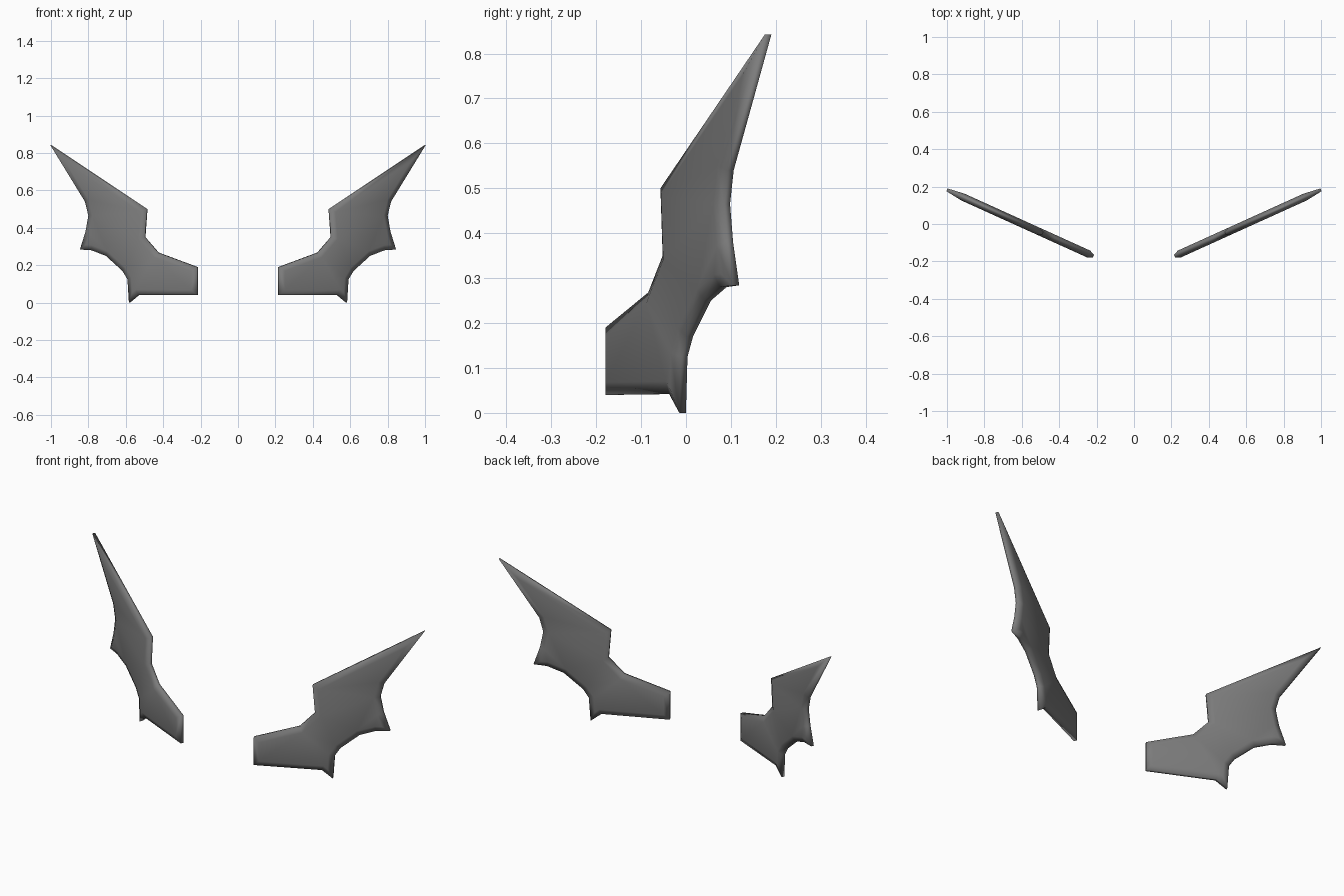
import bpy, bmesh
from mathutils import Vector

cube = bpy.data.objects.get("Cube")
if cube:
    bpy.data.objects.remove(cube)

grey = bpy.data.materials.new("dark_grey")
grey.use_nodes = True
COLOUR = (0.2, 0.2, 0.2, 1)
grey.diffuse_color = COLOUR
grey.node_tree.nodes["Principled BSDF"].inputs["Base Color"].default_value = COLOUR

# Wing outline seen from the front (x, z)
OUTLINE = [(.217, .04), (.53, .042), (.58, 0), (.588, .125), (.615, .17),
           (.703, .25), (.78, .28), (.842, .284), (.812, .38), (.797, .465),
           (.815, .54), (1, .842), (.487, .5), (.498, .35), (.427, .268),
           (.217, .19)]
SWEEP = .453          # backward slope of the wing plane
RIM, HALF = .008, .02  # half thickness at the rim and at the middle
BEVEL = .028          # width of the sloping rim
normal = Vector((SWEEP, -1, 0)).normalized()


def wing(name, side):
    bm = bmesh.new()
    # Thin slab in the swept plane
    front = [bm.verts.new(Vector((x, (x - .217) * SWEEP - .172, z)) + normal * RIM)
             for x, z in OUTLINE]
    face = bm.faces.new(front)
    slab = bmesh.ops.extrude_face_region(bm, geom=[face], use_keep_orig=True)
    moved = [v for v in slab["geom"] if isinstance(v, bmesh.types.BMVert)]
    bmesh.ops.translate(bm, verts=moved, vec=normal * -2 * RIM)
    bmesh.ops.recalc_face_normals(bm, faces=bm.faces)
    # Raised middle on both sides leaves a sloping rim
    for f in [f for f in bm.faces if len(f.verts) > 4]:
        bmesh.ops.inset_region(bm, faces=[f], thickness=BEVEL, depth=HALF - RIM,
                               use_even_offset=True)
    # Mirror for the other side
    if side < 0:
        for v in bm.verts:
            v.co.x *= -1
        bmesh.ops.reverse_faces(bm, faces=bm.faces)
    bmesh.ops.triangulate(bm, faces=[f for f in bm.faces if len(f.verts) > 4])
    for f in bm.faces:
        f.smooth = True
    mesh = bpy.data.meshes.new(name)
    bm.to_mesh(mesh)
    bm.free()
    mesh.materials.append(grey)
    bpy.context.collection.objects.link(bpy.data.objects.new(name, mesh))


wing("left_wing", 1)
wing("right_wing", -1)
